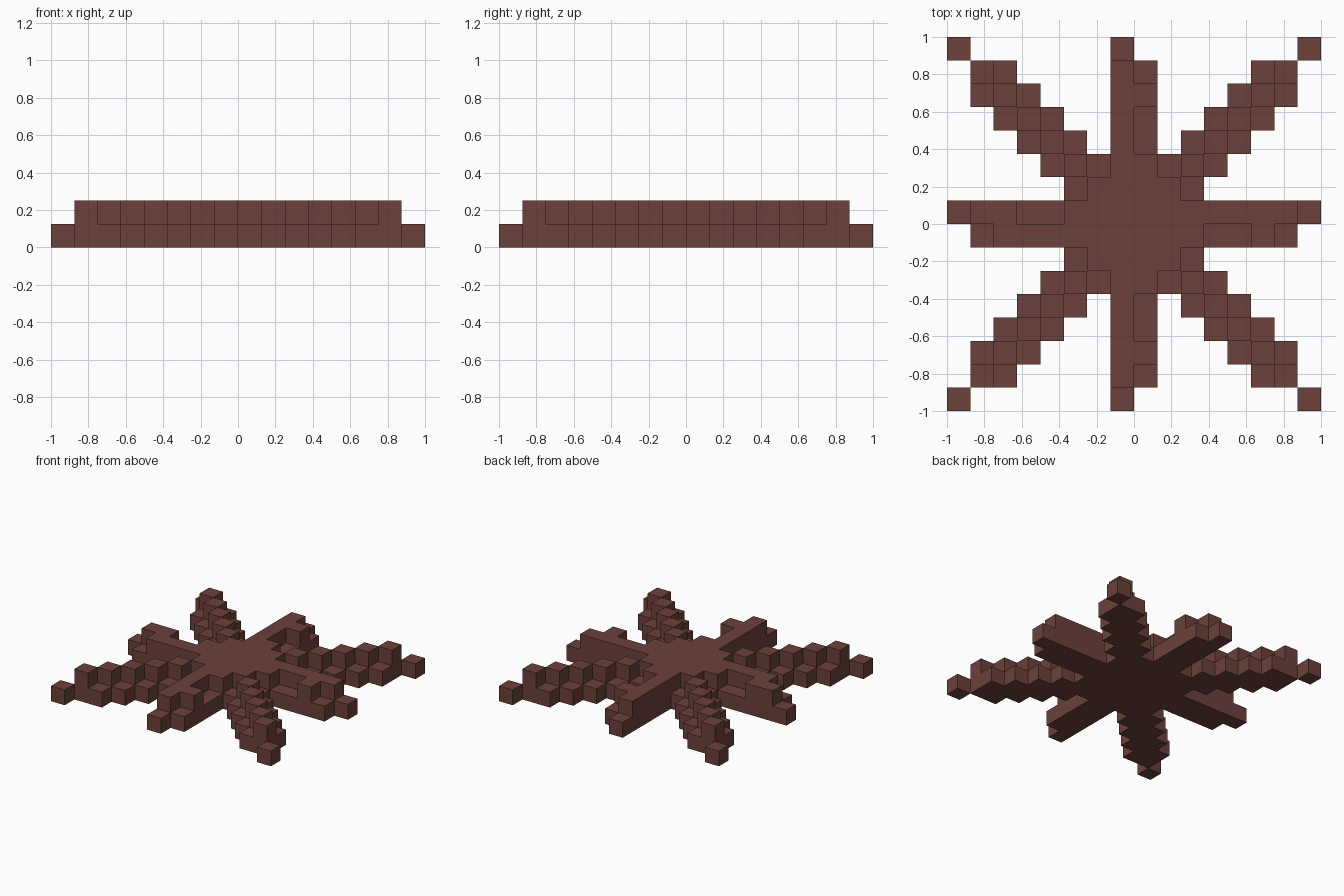
import bpy, bmesh, math
from mathutils import Vector

if "Cube" in bpy.data.objects:
    bpy.data.objects.remove(bpy.data.objects["Cube"])

N, S = 16, 0.125          # 16 x 16 grid of small cubes

mat = bpy.data.materials.new("dark reddish brown")
mat.diffuse_color = (0.15, 0.053, 0.043, 1.0)
mat.use_nodes = True
mat.node_tree.nodes["Principled BSDF"].inputs["Base Color"].default_value = mat.diffuse_color

low, high = set(), set()  # cells of the lower and upper layer


def mirrored(i, j):
    return {(i, j), (N - 1 - i, j), (i, N - 1 - j), (N - 1 - i, N - 1 - j)}


# diagonal arms: three-wide stepped base with a single ridge on top
low |= mirrored(0, 0)
for k in range(1, 8):
    high |= mirrored(k, k)
    low |= mirrored(k, k) | mirrored(k, k + 1) | mirrored(k + 1, k)

# straight arms: two-wide base, one row reaching the edge
for k in range(N):
    low |= {(7, k), (k, 8)}
    if 0 < k < N - 1:
        low |= {(8, k), (k, 7)}

# raised hub
for i in range(5, 11):
    for j in range(5, 11):
        if i in (7, 8) or j in (7, 8) or (6 <= i <= 9 and 6 <= j <= 9):
            high.add((i, j))

# raised ridges with a side nub near each tip
for k in range(1, 5):
    high |= {(7, k), (7, N - 1 - k), (N - 1 - k, 8)}
high |= {(8, 2), (8, 13), (13, 7)}
high |= {(1, 8), (2, 8), (2, 7), (3, 7), (4, 7)}   # cranked ridge on the left arm

low |= high
cells = {(i, j, 0) for i, j in low} | {(i, j, 1) for i, j in high}

# outer skin of the stacked cubes
bm = bmesh.new()
verts = {}


def corner(p):
    if p not in verts:
        verts[p] = bm.verts.new((p[0] * S - 1, p[1] * S - 1, p[2] * S))
    return verts[p]


for c in sorted(cells):
    for axis in range(3):
        u, v = (axis + 1) % 3, (axis + 2) % 3
        for side in (0, 1):
            n = list(c)
            n[axis] += 1 if side else -1
            if tuple(n) in cells:
                continue
            ring = []
            for a, b in ((0, 0), (1, 0), (1, 1), (0, 1)):
                p = list(c)
                p[axis] += side
                p[u] += a
                p[v] += b
                ring.append(corner(tuple(p)))
            bm.faces.new(ring if side else ring[::-1])

mesh = bpy.data.meshes.new("eight_armed_star")
bm.to_mesh(mesh)
bm.free()
mesh.materials.append(mat)
obj = bpy.data.objects.new("eight_armed_star", mesh)
bpy.context.collection.objects.link(obj)
